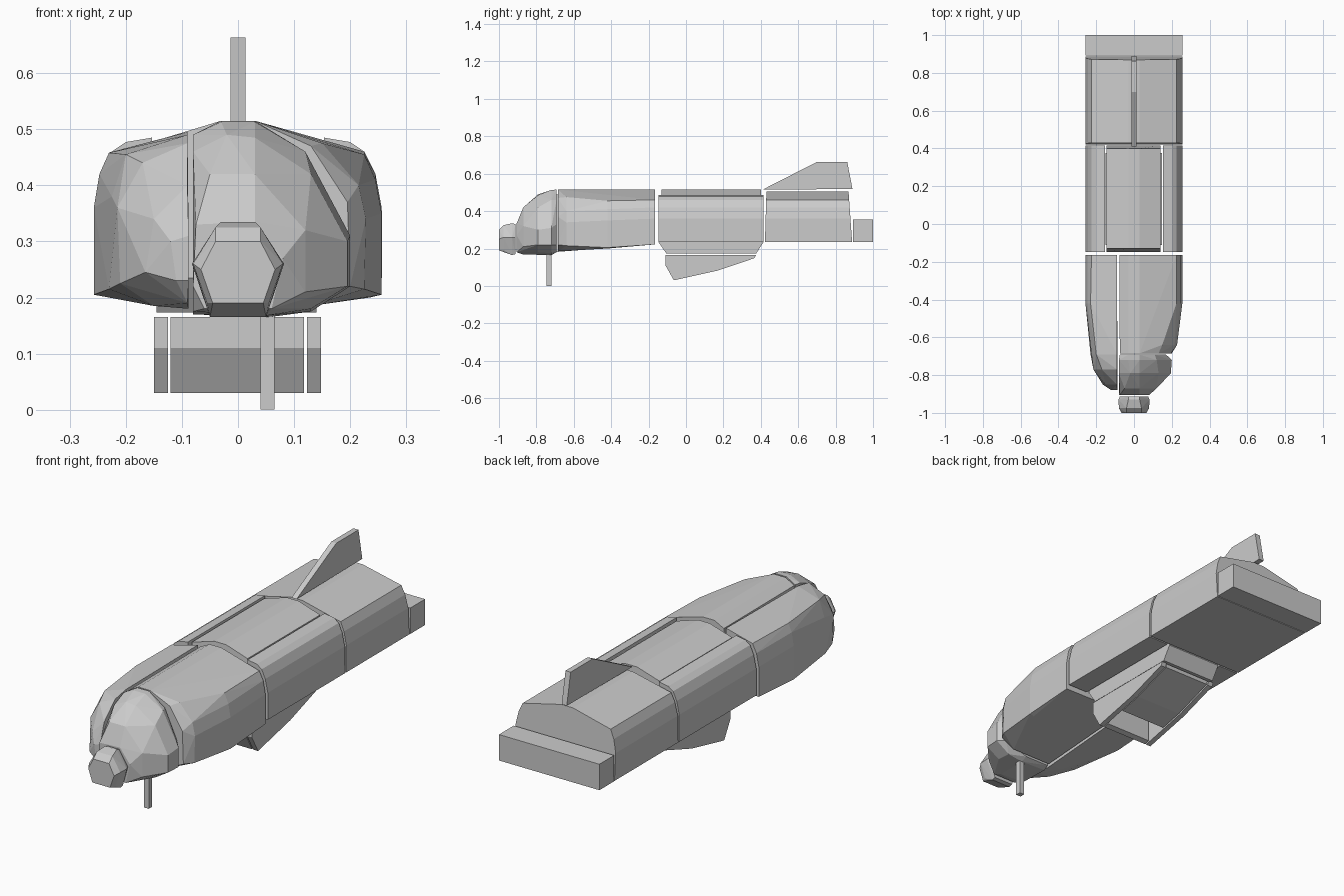
import bpy, bmesh, math


def hull(name, pts):
    """Faceted convex shell around a few points."""
    bm = bmesh.new()
    for p in pts:
        bm.verts.new(p)
    bmesh.ops.convex_hull(bm, input=bm.verts[:])
    loose = [v for v in bm.verts if not v.link_faces]
    bmesh.ops.delete(bm, geom=loose, context='VERTS')
    bmesh.ops.dissolve_limit(bm, angle_limit=math.radians(2),
                             verts=bm.verts[:], edges=bm.edges[:])
    bmesh.ops.recalc_face_normals(bm, faces=bm.faces[:])
    me = bpy.data.meshes.new(name)
    bm.to_mesh(me)
    bm.free()
    ob = bpy.data.objects.new(name, me)
    bpy.context.collection.objects.link(ob)
    return ob


def sections(name, *secs):
    """Hull through (y, [(x, z), ...]) cross-sections."""
    return hull(name, [(x, y, z) for y, prof in secs for x, z in prof])


def plate(name, x0, x1, prof):
    """Side profile (y, z) extruded between two x positions."""
    return hull(name, [(x, y, z) for x in (x0, x1) for y, z in prof])


def box(name, x, y, z):
    return plate(name, x[0], x[1], [(a, b) for a in y for b in z])


# Nose hub
sections("nose_hub",
         (-1.0, [(-.04, .30), (.04, .30), (.066, .25), (.045, .19), (-.045, .19), (-.066, .25)]),
         (-.975, [(-.04, .325), (.04, .325), (.08, .26), (.055, .19), (-.055, .19), (-.08, .26)]),
         (-.93, [(-.03, .335), (.03, .335), (.082, .26), (.05, .165), (-.05, .165), (-.082, .26)]),
         (-.912, [(-.03, .33), (.03, .33), (.075, .26), (.05, .17), (-.05, .17), (-.075, .26)]))

# Offset front cowl
sections("front_cowl",
         (-.905, [(-.075, .33), (.03, .335), (.08, .27), (.06, .18), (-.06, .18), (-.08, .22)]),
         (-.87, [(-.05, .42), (.03, .42), (.12, .32), (.12, .21), (.05, .168), (-.08, .175)]),
         (-.79, [(-.08, .46), (-.02, .49), (.03, .485), (.13, .42), (.195, .30), (.195, .22),
                 (.13, .18), (-.08, .175)]),
         (-.72, [(-.08, .49), (-.03, .513), (.03, .513), (.12, .46), (.2, .31), (.2, .22),
                 (.13, .175), (.055, .165), (-.08, .17)]),
         (-.692, [(-.075, .49), (-.03, .515), (.03, .515), (.11, .46), (.17, .33), (.17, .22),
                  (.05, .18), (-.075, .18)]))

# Forward fuselage, right half (carries the ridge) and left half
sections("front_body_right",
         (-.685, [(-.075, .49), (-.03, .515), (.03, .515), (.13, .47), (.195, .37), (.2, .22),
                  (.13, .185), (-.075, .185)]),
         (-.64, [(.15, .475), (.215, .40), (.228, .34), (.225, .215)]),
         (-.42, [(.225, .455), (.245, .41), (.256, .35), (.256, .205), (.235, .20)]),
         (-.165, [(-.078, .49), (-.03, .515), (.03, .515), (.225, .46), (.245, .42),
                  (.256, .36), (.256, .222), (-.078, .225)]))
sections("front_body_left",
         (-.88, [(-.088, .31), (-.088, .23), (-.11, .23), (-.12, .30)]),
         (-.85, [(-.09, .40), (-.15, .34), (-.165, .245), (-.09, .19)]),
         (-.77, [(-.09, .475), (-.17, .44), (-.215, .36), (-.21, .225), (-.15, .185), (-.088, .18)]),
         (-.69, [(-.09, .49), (-.2, .455), (-.225, .38), (-.23, .215), (-.15, .185), (-.088, .182)]),
         (-.42, [(-.23, .458), (-.247, .42), (-.257, .36), (-.257, .205)]),
         (-.165, [(-.09, .495), (-.225, .46), (-.245, .42), (-.257, .36), (-.257, .222), (-.09, .225)]))

# Middle fuselage: crowned centre block and two side fairings
crown = [(-.145, .48), (-.03, .515), (.03, .515), (.14, .48)]
sections("middle_core",
         (-.13, crown + [(-.145, .235), (.14, .235)]),
         (-.148, [(-.145, .235), (.14, .235)]),
         (-.105, [(-.145, .173), (.14, .173)]),
         (.375, [(-.145, .173), (.14, .173)]),
         (.415, [(-.145, .235), (.14, .235)]),
         (.40, crown + [(-.145, .235), (.14, .235)]))
for side, s in (("left", -1), ("right", 1)):
    prof = [(.153, .485), (.2, .477), (.225, .46), (.243, .42), (.256, .36), (.256, .235), (.153, .235)]
    sections("side_fairing_" + side, *[
        (y, [(s * x, z) for x, z in prof]) for y in (-.148, .415)])

# Rear fuselage and the tail step
rear = [(-.256, .235), (-.256, .36), (-.243, .42), (-.225, .46), (-.03, .505)]
rear += [(-x, z) for x, z in rear]
hull("rear_body", [(x, a + k * (z - .235), z) for a, k in ((.422, .03), (.888, -.07)) for x, z in rear])
box("tail_step", (-.257, .257), (.892, 1.0), (.235, .355))
plate("tail_fin", -.013, .013, [(.41, .515), (.70, .663), (.862, .663), (.89, .518)])

# Belly scoop: walls, front lip and sloping floor around an open bay
outline = [(-.11, .165), (-.11, .11), (-.065, .03), (.17, .082), (.365, .148), (.375, .165)]
plate("scoop_wall_left", -.15, -.125, outline)
plate("scoop_wall_right", .123, .148, outline)
plate("scoop_front_lip", -.12, .118, [(-.11, .165), (-.11, .11), (-.065, .03), (-.04, .037), (-.04, .165)])
plate("scoop_floor", -.12, .118, [(.06, .06), (.17, .084), (.365, .15), (.37, .165), (.06, .135)])

# Pitot post under the nose
box("under_post", (.04, .065), (-.745, -.72), (0, .185))
